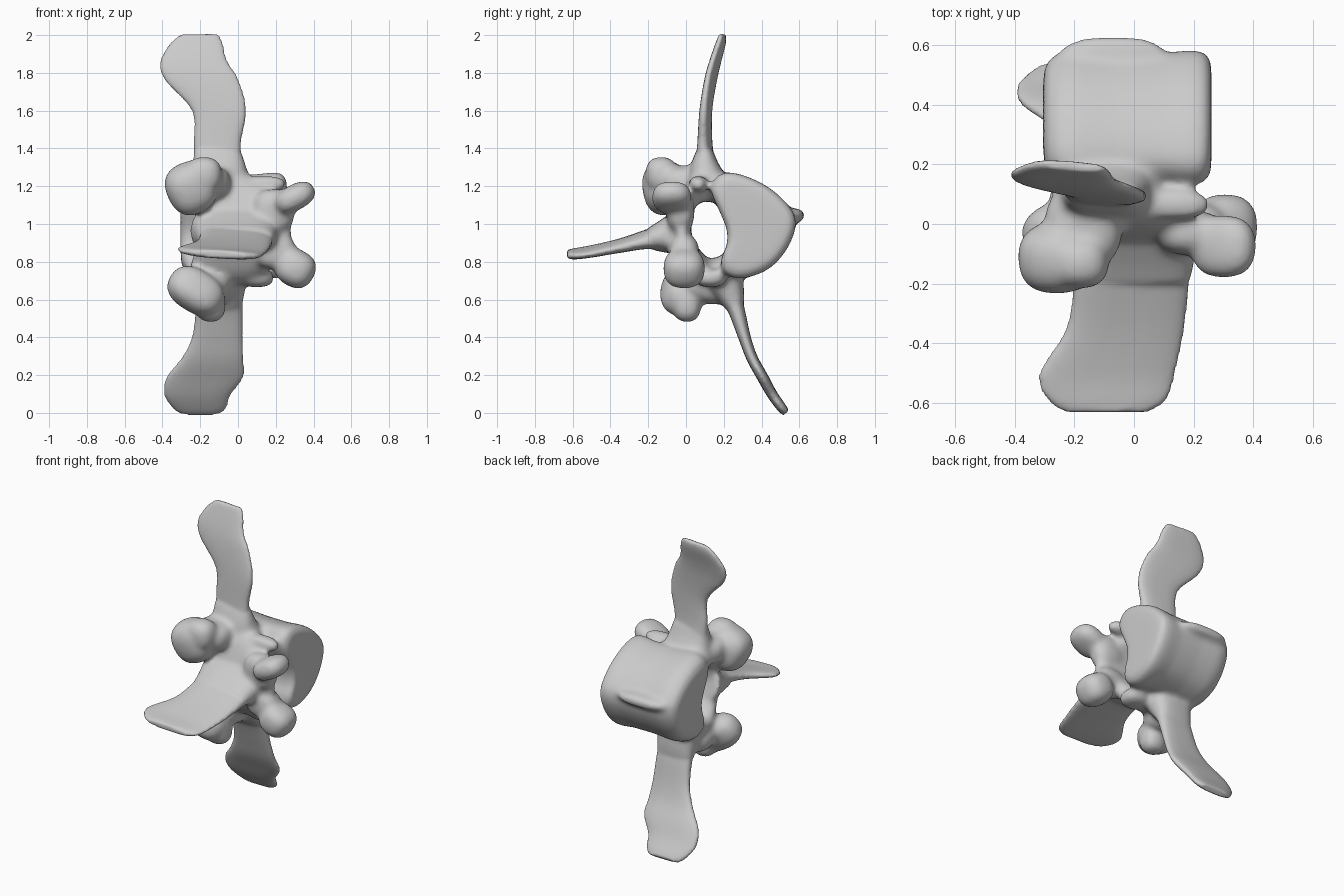
import bpy, bmesh, math
from mathutils import Vector, Euler

cube = bpy.data.objects.get("Cube")
if cube:
    bpy.data.objects.remove(cube, do_unlink=True)

bone = bpy.data.materials.new("bone grey")
bone.diffuse_color = (0.6, 0.6, 0.6, 1)
bone.use_nodes = True
bone.node_tree.nodes["Principled BSDF"].inputs["Base Color"].default_value = (0.6, 0.6, 0.6, 1)

bm = bmesh.new()
vertebra = bpy.data.objects.new("vertebra", bpy.data.meshes.new("vertebra"))
bpy.context.collection.objects.link(vertebra)


def spline(points, steps=5, closed=False):
    """Smooth curve through points of any dimension."""
    pts = [Vector(p) for p in points]
    n = len(pts)
    pick = (lambda i: pts[i % n]) if closed else (lambda i: pts[max(0, min(n - 1, i))])
    out = []
    for i in range(n if closed else n - 1):
        a, b, c, d = (pick(i + k) for k in (-1, 0, 1, 2))
        for s in range(steps):
            t = s / steps
            out.append(b + (c - a) * (t / 2) + (a * 2 - b * 5 + c * 4 - d) * (t * t / 2)
                       + (b * 3 - a - c * 3 + d) * (t ** 3 / 2))
    return out if closed else out + [pts[-1]]


def boxy(value, power):
    return math.copysign(abs(value) ** power, value)


def skin(rings):
    """Closed skin over a row of equal rings."""
    rows = [[bm.verts.new(p) for p in ring] for ring in rings]
    faces = [bm.faces.new(rows[0]), bm.faces.new(rows[-1])]
    for r, s in zip(rows, rows[1:]):
        for i in range(len(r)):
            j = (i + 1) % len(r)
            faces.append(bm.faces.new((r[i], r[j], s[j], s[i])))
    bmesh.ops.recalc_face_normals(bm, faces=faces)


def blade(stations, roll=0):
    """Flat tongue: stations are x, y, z, half width along x, half thickness."""
    path = spline(stations)
    rings = []
    for i, p in enumerate(path):
        tangent = path[min(i + 1, len(path) - 1)] - path[max(i - 1, 0)]
        normal = Vector((0, -tangent[2], tangent[1])).normalized()
        ring = []
        for k in range(24):
            a = math.tau * k / 24
            side = boxy(math.cos(a), 0.7) * p[3]
            ring.append(Vector(p[:3]) + Vector((side, 0, 0))
                        + normal * (boxy(math.sin(a), 0.8) * p[4] + roll * side))
        rings.append(ring)
    skin(rings)


def lobe(centre, size, turn=(0, 0, 0)):
    """Knob with a slightly squared outline."""
    rot = Euler([math.radians(t) for t in turn]).to_matrix()
    ball = bmesh.ops.create_icosphere(bm, subdivisions=4, radius=1)
    for v in ball["verts"]:
        v.co = Vector(centre) + rot @ Vector([boxy(c, 0.8) * s for c, s in zip(v.co, size)])


def fuse(voxel, rounds):
    """Merge everything built so far into one softened surface."""
    bm.to_mesh(vertebra.data)
    remesh = vertebra.modifiers.new("fuse", 'REMESH')
    remesh.mode = 'VOXEL'
    remesh.voxel_size = voxel
    soften = vertebra.modifiers.new("soften", 'SMOOTH')
    soften.factor = 0.5
    soften.iterations = rounds
    graph = bpy.context.evaluated_depsgraph_get()
    graph.update()
    vertebra.data = bpy.data.meshes.new_from_object(vertebra.evaluated_get(graph))
    vertebra.modifiers.clear()
    bm.clear()
    bm.from_mesh(vertebra.data)


# Vertebral body: waisted kidney section with domed ends
kidney = spline([(.13, 1.19), (.19, 1.27), (.3, 1.26), (.43, 1.2), (.53, 1.115), (.58, 1.035),
                 (.57, .94), (.51, .83), (.42, .75), (.29, .71), (.2, .74), (.185, .81),
                 (.215, .89), (.215, .97), (.18, 1.06)], 4, True)
centre = Vector((.36, 1))
rings = []
for x, k in ((-.305, .45), (-.3, .72), (-.285, .86), (-.25, .96), (-.2, 1), (-.06, .96),
             (.1, .96), (.19, 1), (.23, .98), (.25, .91), (.258, .8), (.26, .5)):
    rings.append([(x, *(centre + (q - centre) * k)) for q in kidney])
skin(rings)
# Ridge along the body
lobe((-.07, .54, 1.045), (.19, .09, .04))

# Neural arch around the canal
blade([(-.09, .24, 1.17, .18, .07), (-.09, .1, 1.2, .18, .085), (-.01, .01, 1.12, .22, .05),
       (.03, -.02, 1, .25, .05), (.02, -.005, .88, .25, .055),
       (-.06, .1, .75, .2, .07), (-.09, .24, .78, .17, .065)])

# Roots of the blades
blade([(-.01, .02, .97, .25, .14), (-.01, -.09, .94, .22, .1), (-.01, -.2, .92, .2, .055)])
blade([(-.1, .12, 1.18, .18, .12), (-.1, .1, 1.3, .145, .08), (-.11, .1, 1.4, .125, .04)])
blade([(-.1, .17, .78, .18, .11), (-.1, .225, .66, .14, .085), (-.1, .265, .55, .125, .045)])

# Large articular processes with their necks
lobe((-.25, -.11, 1.19), (.13, .12, .14), (10, -25, 0))
lobe((-.18, -.13, 1.26), (.095, .085, .095))
lobe((-.17, -.01, 1.22), (.13, .14, .09))
lobe((-.225, -.03, .645), (.155, .1, .11), (-25, 32, 0))
lobe((-.145, .005, .575), (.08, .075, .095))
lobe((-.16, .1, .67), (.12, .13, .085), (-20, 0, 0))

# Small articular processes with their necks
lobe((.3, -.075, 1.14), (.115, .105, .068), (0, -28, 0))
lobe((.19, -.03, 1.07), (.11, .075, .115))
lobe((.305, -.01, .765), (.105, .11, .1), (0, 28, 0))
lobe((.2, -.01, .85), (.11, .08, .09))

# Thin rims of the arch
lobe((.13, .065, 1.21), (.125, .05, .045))
lobe((.1, .13, .715), (.09, .085, .05))

fuse(0.015, 6)

# Spinous process
blade([(-.01, -.05, .94, .2, .09), (-.01, -.2, .92, .195, .05),
       (-.03, -.35, .885, .2, .034), (-.09, -.5, .855, .23, .027),
       (-.09, -.59, .842, .2, .025), (-.09, -.63, .84, .14, .02)], 0.06)

# Upper transverse process
blade([(-.1, .105, 1.28, .13, .055), (-.11, .1, 1.42, .125, .038),
       (-.1, .105, 1.6, .145, .03), (-.19, .13, 1.76, .195, .027), (-.235, .155, 1.86, .18, .025),
       (-.22, .185, 1.96, .14, .022), (-.205, .195, 2.005, .1, .015)], 0.08)

# Lower transverse process
blade([(-.1, .22, .66, .12, .06), (-.1, .265, .55, .125, .045),
       (-.11, .31, .4, .135, .033), (-.135, .35, .29, .165, .03), (-.175, .405, .19, .205, .03),
       (-.215, .455, .1, .18, .028), (-.205, .505, .03, .145, .026), (-.2, .53, 0, .11, .02)])

# Join blades and core into one smooth bone
fuse(0.011, 5)
bm.free()
vertebra.data.materials.clear()
vertebra.data.materials.append(bone)
vertebra.data.shade_smooth()
